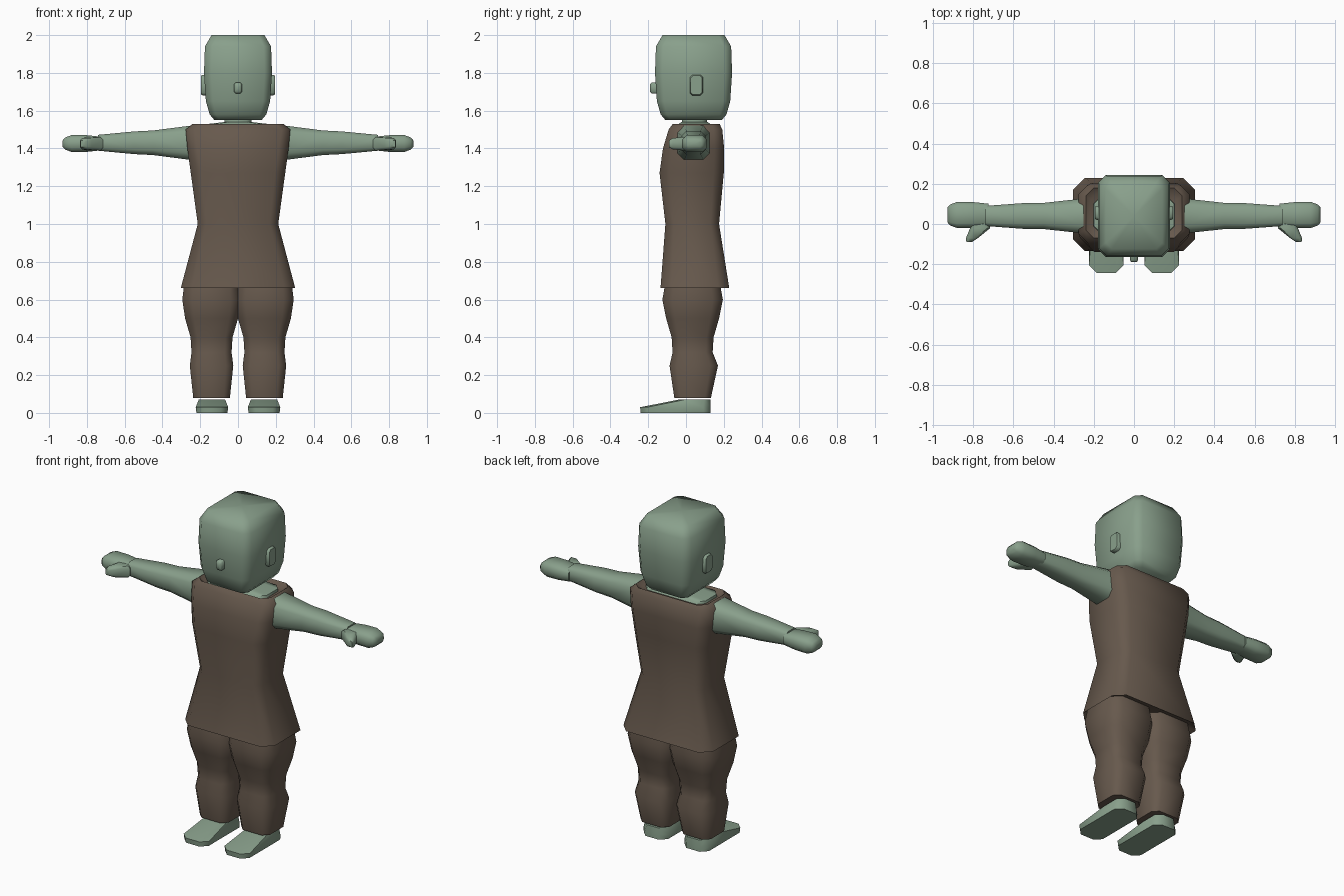
import bpy, bmesh, math

default = bpy.data.objects.get("Cube")
if default:
    bpy.data.objects.remove(default, do_unlink=True)


def material(name, colour):
    mat = bpy.data.materials.new(name)
    mat.use_nodes = True
    mat.diffuse_color = colour
    shader = mat.node_tree.nodes["Principled BSDF"]
    shader.inputs["Base Color"].default_value = colour
    return mat


SKIN = material("sage skin", (0.25, 0.35, 0.26, 1))
CLOTH = material("brown cloth", (0.135, 0.1, 0.074, 1))

# Turns the two cross-section coordinates and the station into x, y, z
AXES = {
    "along_x": lambda across, up, station: (station, across, up),
    "along_y": lambda up, across, station: (across, station, up),
    "along_z": lambda across, deep, station: (across, deep, station),
}


def section_outline(centre, chamfer, half_a, half_b=None, drift=0):
    """Rectangle with cut corners; drift slides it along its second side."""
    half_b = half_b or half_a
    cut = chamfer * min(half_a, half_b)
    corner = [(half_a - cut, half_b), (half_a, half_b - cut)]
    quarter = corner + [(a, -b) for a, b in reversed(corner)]
    outline = quarter + [(-a, -b) for a, b in quarter]
    return [(centre[0] + a, centre[1] + b + drift) for a, b in outline]


def loft(name, mat, axis, centre, sections, chamfer=0.4, side=1, smooth=50):
    """Skin a closed body over sections of (station, half sizes, drift)."""
    bm = bmesh.new()
    rings = []
    for station, *shape in sections:
        ring = []
        for a, b in section_outline(centre, chamfer, *shape):
            x, y, z = AXES[axis](a, b, station)
            ring.append(bm.verts.new((x * side, y, z)))
        rings.append(ring)
    for ring, following in zip(rings, rings[1:]):
        for i, vert in enumerate(ring):
            bm.faces.new((ring[i - 1], vert, following[i], following[i - 1]))
    caps = [bm.faces.new(rings[0]), bm.faces.new(rings[-1])]
    bmesh.ops.poke(bm, faces=caps)
    bmesh.ops.recalc_face_normals(bm, faces=bm.faces[:])
    mesh = bpy.data.meshes.new(name)
    bm.to_mesh(mesh)
    bm.free()
    mesh.materials.append(mat)
    obj = bpy.data.objects.new(name, mesh)
    bpy.context.collection.objects.link(obj)
    bpy.ops.object.select_all(action="DESELECT")
    obj.select_set(True)
    bpy.context.view_layer.objects.active = obj
    bpy.ops.object.shade_smooth_by_angle(angle=math.radians(smooth))


def pair(name, *args, **options):
    """Build the same part on the left and, mirrored, on the right."""
    for label, side in (("left", 1), ("right", -1)):
        loft(f"{label}_{name}", *args, side=side, **options)


# Head, a little deeper than wide, with a bevelled crown and chin
head_profile = [(1.55, 0.125), (1.58, 0.15), (1.65, 0.17),
                (1.8, 0.18), (1.94, 0.175), (2, 0.14)]
loft("head", SKIN, "along_z", (0, 0.04),
     [(z, half, half + 0.024) for z, half in head_profile],
     chamfer=0.22, smooth=65)

# Nose and ears
loft("nose", SKIN, "along_y", (1.72, 0),
     [(-0.14, 0.03, 0.02), (-0.18, 0.03, 0.02), (-0.19, 0.02, 0.015)])
pair("ear", SKIN, "along_x", (0.055, 1.735),
     [(0.16, 0.035, 0.055), (0.185, 0.035, 0.055), (0.195, 0.03, 0.05)])

# Neck, and the shoulders showing inside the neckline
loft("neck", SKIN, "along_z", (0, 0.045), [(1.5, 0.075, 0.065), (1.57, 0.07, 0.065)])
loft("shoulders", SKIN, "along_z", (0, 0.045),
     [(1.45, 0.21, 0.1), (1.525, 0.2, 0.09), (1.54, 0.07)])

# Sleeveless tunic: hem recess, outside, then the rim folding into the neckline
loft("tunic", CLOTH, "along_z", (0, 0.04), [
    (0.68, 0.285, 0.16),
    (0.66, 0.303, 0.182, 0.007),
    (1, 0.213, 0.142, -0.007),
    (1.27, 0.25, 0.17, -0.01),
    (1.4, 0.268, 0.162),
    (1.5, 0.277, 0.142, 0.01),
    (1.53, 0.24, 0.124, 0.014),
    (1.51, 0.215, 0.105, 0.01),
], chamfer=0.32)

# Arms
pair("arm", SKIN, "along_x", (0.04, 1.43),
     [(0.24, 0.088, 0.092), (0.45, 0.065), (0.55, 0.064, 0.06), (0.74, 0.05, 0.042)])

# Flattened hands with rounded fingertips
hand_profile = [(0.725, 0.056), (0.8, 0.064), (0.88, 0.065), (0.915, 0.052), (0.928, 0.037)]
pair("hand", SKIN, "along_x", (0.045, 1.426),
     [(x, half, half - 0.02) for x, half in hand_profile], chamfer=0.5)

# Thumbs, slanting forward and outward
pair("thumb", SKIN, "along_y", (1.425, 0.77),
     [(0.02, 0.035, 0.045), (-0.02, 0.035, 0.05, -0.005),
      (-0.07, 0.03, 0.03, 0.036), (-0.09, 0.018, 0.014, 0.05)])

# Trouser legs
pair("trouser_leg", CLOTH, "along_z", (0.14, 0.035), [
    (0.08, 0.097),
    (0.25, 0.115, 0.128, 0.006),
    (0.32, 0.106),
    (0.4, 0.111),
    (0.5, 0.14),
    (0.6, 0.155, 0.16),
    (0.7, 0.142),
], chamfer=0.34)

# Wedge feet: long sole, toe edge, then the short top under the ankle
pair("foot", SKIN, "along_z", (0.138, 0.045),
     [(0, 0.082, 0.185, -0.1), (0.03, 0.086, 0.186, -0.102), (0.07, 0.07, 0.084)],
     chamfer=0.45)
